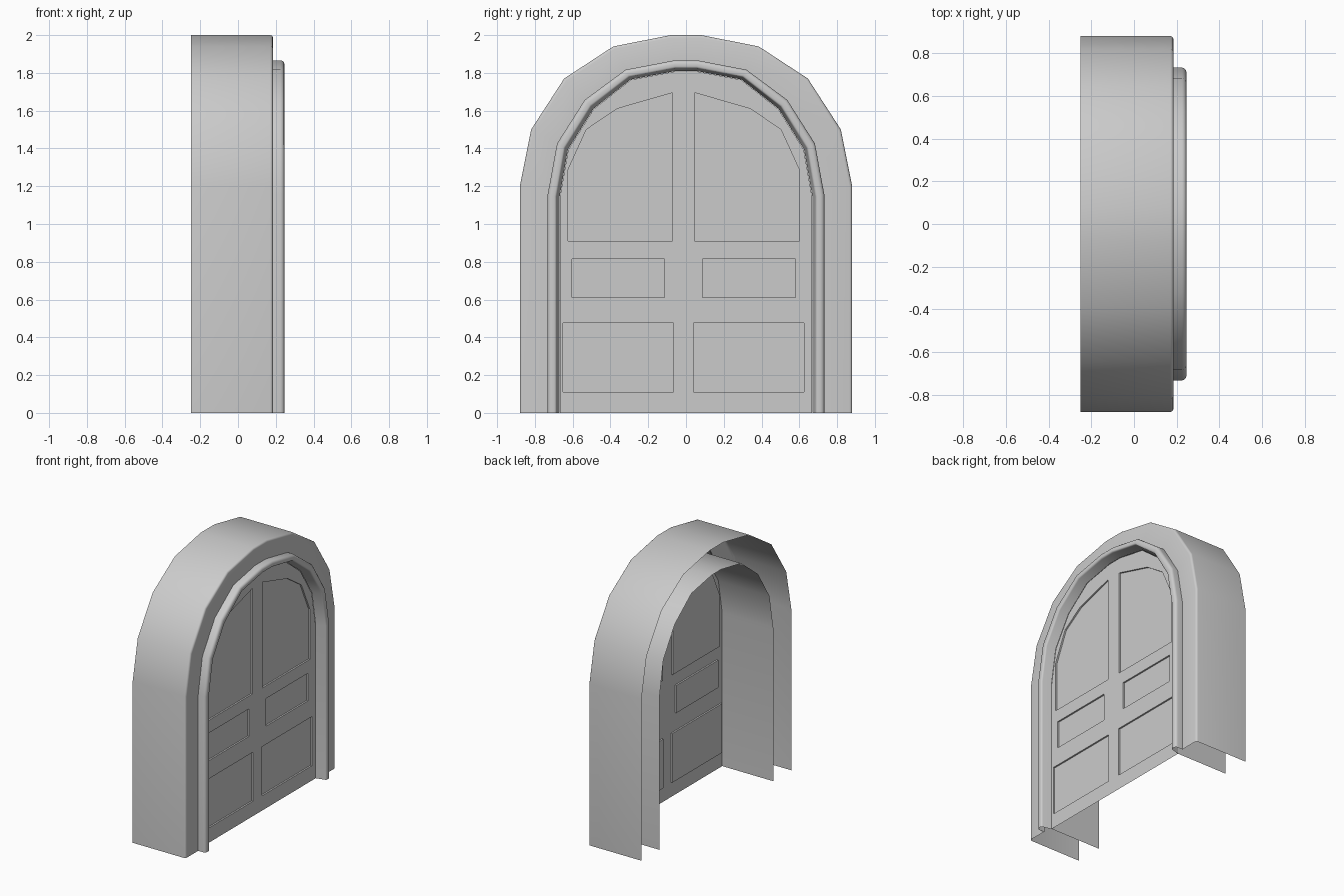
import bpy, bmesh, math

if "Cube" in bpy.data.objects:
    bpy.data.objects.remove(bpy.data.objects["Cube"])

# Half arch outlines (y, z), outer edge and door opening, from foot to crown
OUTER = [(.88, 0), (.88, 1.2), (.82, 1.5), (.645, 1.77), (.385, 1.94), (.08, 2.0)]
INNER = [(.67, 0), (.67, 1.14), (.625, 1.395), (.49, 1.61), (.293, 1.765), (.055, 1.81)]
DOOR_X = .17


def arch(d):
    """Arch outline at inward offset d from the outer edge."""
    t = d / .21
    half = [(a[0] + (b[0] - a[0]) * t, a[1] + (b[1] - a[1]) * t) for a, b in zip(OUTER, INNER)]
    return half + [(-y, z) for y, z in reversed(half)]


def finish(name, bm, smooth=True):
    mesh = bpy.data.meshes.new(name)
    bm.to_mesh(mesh)
    bm.free()
    ob = bpy.data.objects.new(name, mesh)
    bpy.context.collection.objects.link(ob)
    if smooth:
        bpy.ops.object.select_all(action='DESELECT')
        ob.select_set(True)
        bpy.context.view_layer.objects.active = ob
        bpy.ops.object.shade_smooth_by_angle(angle=math.radians(35))
    return ob


def sweep(name, profile):
    """Sweep a (x, inward offset) profile around the arch as an open shell."""
    bm = bmesh.new()
    rows = [[bm.verts.new((x, y, z)) for y, z in arch(d)] for x, d in profile]
    for r, s in zip(rows, rows[1:]):
        for i in range(len(r) - 1):
            bm.faces.new((r[i], r[i + 1], s[i + 1], s[i]))
    return finish(name, bm)


def corner(cx, cd, r, a0, a1, n=3):
    """Rounded profile corner between two angles in degrees."""
    return [(cx + r * math.cos(math.radians(a0 + (a1 - a0) * i / n)),
             cd - r * math.sin(math.radians(a0 + (a1 - a0) * i / n))) for i in range(n + 1)]


# Deep surround, open at the back and bottom, with a softened front edge
sweep("surround", [(-.25, 0)] + corner(.170, .015, .015, 90, 0) + [(.185, .15)])

# Rounded trim moulding around the opening
sweep("trim", [(.18, .148)] + corner(.225, .168, .02, 90, 0)
      + corner(.233, .183, .012, 0, -90) + [(DOOR_X, .21)])

# Jamb lining running back from the door
sweep("jamb", [(DOOR_X, .212), (-.25, .212)])

# Door leaf with shallow recessed panels
upper = [(.058, .91), (.613, .91), (.613, 1.285), (.515, 1.5), (.353, 1.61), (.058, 1.695)]
middle = [(.1, .61), (.592, .61), (.592, .815), (.1, .815)]
lower = [(.053, .11), (.638, .11), (.638, .475), (.053, .475)]
bm = bmesh.new()


def loop(points, x=DOOR_X):
    vs = [bm.verts.new((x, y, z)) for y, z in points]
    return vs, [bm.edges.new((vs[i - 1], vs[i])) for i in range(len(vs))]


edges = loop(arch(.212))[1]
rims = []
for shape in (upper, middle, lower):
    for side in (1, -1):
        pts = [(side * y - .0125, z) for y, z in shape]
        vs, es = loop(pts[::side])
        edges += es
        rims.append(vs)
bmesh.ops.triangle_fill(bm, edges=edges, use_beauty=True, normal=(1, 0, 0))
for vs in rims:
    back = [bm.verts.new((v.co.x - .012, v.co.y, v.co.z)) for v in vs]
    bm.faces.new(back)
    for i in range(len(vs)):
        bm.faces.new((vs[i - 1], vs[i], back[i], back[i - 1]))
bmesh.ops.dissolve_limit(bm, angle_limit=.01, verts=[], edges=[])
for f in bm.faces:
    f.normal_update()
    if f.normal.x < -.5:
        f.normal_flip()
finish("door", bm, smooth=False)
